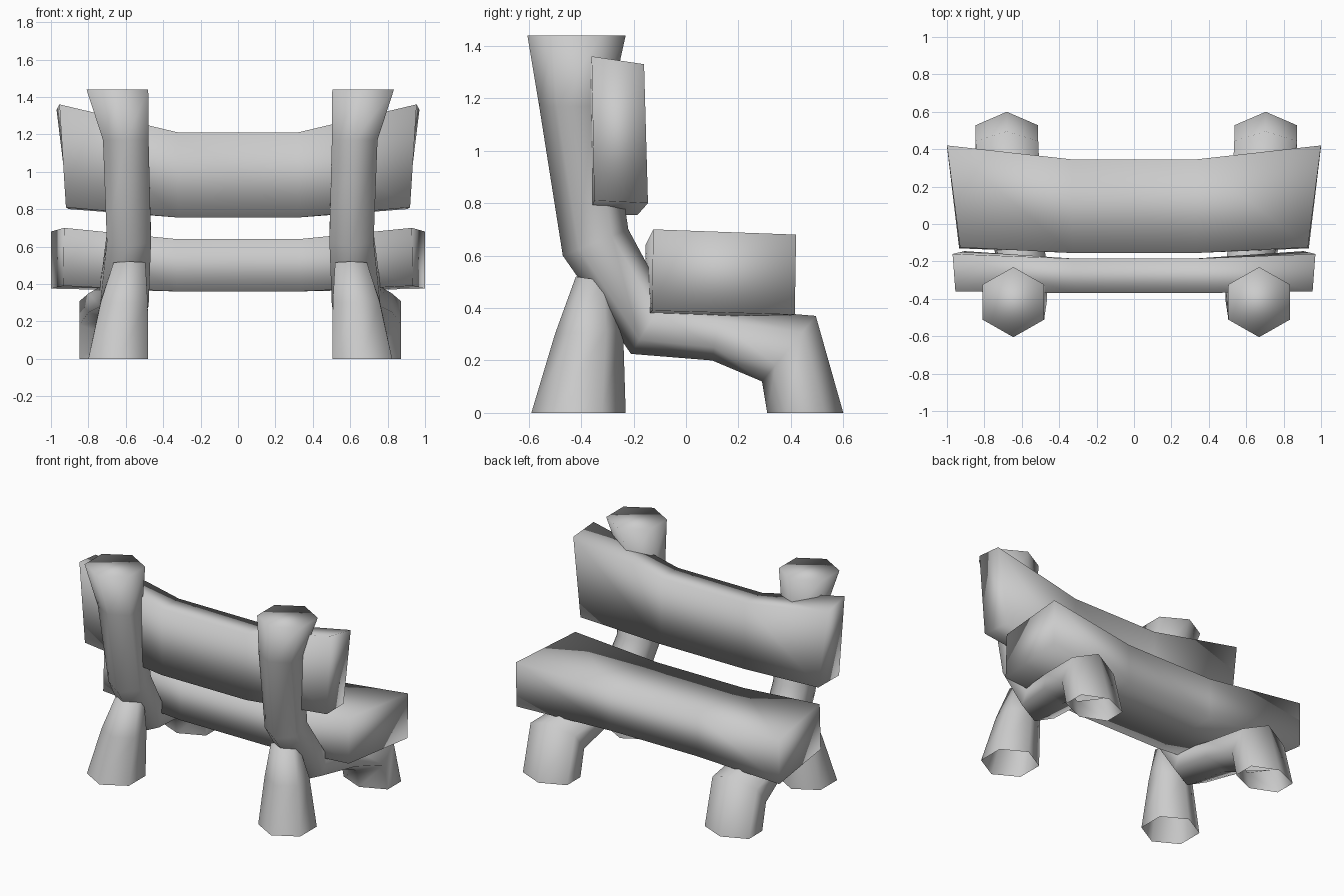
import bpy
import bmesh
from mathutils import Vector

if "Cube" in bpy.data.objects:
    bpy.data.objects.remove(bpy.data.objects["Cube"], do_unlink=True)

GREY = (0.6, 0.6, 0.6, 1)
wood = bpy.data.materials.new("grey_wood")
wood.use_nodes = True
wood.diffuse_color = GREY
wood.node_tree.nodes["Principled BSDF"].inputs["Base Color"].default_value = GREY


def loft(name, rings, cap_start, cap_end):
    """Skin a row of closed cross-sections into one smooth solid."""
    bm = bmesh.new()
    loops = [[bm.verts.new(p) for p in ring] for ring in rings]
    n = len(loops[0])
    for a, b in zip(loops, loops[1:]):
        for i in range(n):
            j = (i + 1) % n
            bm.faces.new((a[i], a[j], b[j], b[i]))
    if cap_start:
        bm.faces.new(loops[0])
    if cap_end:
        bm.faces.new(loops[-1])
    bmesh.ops.recalc_face_normals(bm, faces=bm.faces)
    mesh = bpy.data.meshes.new(name)
    bm.to_mesh(mesh)
    bm.free()
    mesh.materials.append(wood)
    mesh.shade_smooth()
    obj = bpy.data.objects.new(name, mesh)
    bpy.context.collection.objects.link(obj)
    return obj


def hexagon(side, x, half, back, front):
    """Six-sided section with corners at the back and front points."""
    cx = side * x + 0.012
    b, f = Vector((cx, *back)), Vector((cx, *front))
    mid, quarter, out = (b + f) / 2, (f - b) / 4, Vector((half, 0, 0))
    return [f, mid + quarter + out, mid - quarter + out,
            b, mid - quarter - out, mid + quarter - out]


def plank(name, end, middle, bend):
    """Bent four-cornered log, mirrored left to right."""
    def section(side, corners):
        return [(side * x, y, z) for x, y, z in corners]
    inner = [(bend, y, z) for y, z in middle]
    loft(name, [section(-1, end), section(-1, inner),
                section(1, inner), section(1, end)], True, True)


# Crooked branch: x centre, half width, back (y, z), front (y, z)
BRANCH = [
    (0.657, 0.165, (-0.605, 1.44), (-0.23, 1.44)),
    (0.612, 0.122, (-0.56, 1.17), (-0.29, 1.17)),
    (0.595, 0.118, (-0.47, 0.60), (-0.22, 0.70)),
    (0.62, 0.13, (-0.21, 0.225), (-0.08, 0.44)),
    (0.66, 0.15, (0.10, 0.20), (0.13, 0.40)),
    (0.692, 0.168, (0.29, 0.12), (0.495, 0.37)),
    (0.692, 0.168, (0.31, 0.0), (0.60, 0.0)),
]
# Flared prop under the backrest post
PROP = [
    (0.592, 0.085, (-0.42, 0.52), (-0.28, 0.50)),
    (0.62, 0.125, (-0.50, 0.30), (-0.24, 0.32)),
    (0.652, 0.16, (-0.59, 0.0), (-0.23, 0.0)),
]
for label, side in (("left", 1), ("right", -1)):
    loft(label + "_branch_post", [hexagon(side, *r) for r in BRANCH], True, False)
    loft(label + "_prop_leg", [hexagon(side, *r) for r in PROP], True, False)

# Seat and backrest logs
plank("seat",
      [(1.0, 0.415, 0.375), (1.0, 0.42, 0.68), (0.93, -0.125, 0.70), (0.935, -0.13, 0.39)],
      [(0.345, 0.36), (0.345, 0.64), (-0.155, 0.64), (-0.155, 0.36)], 0.33)
plank("backrest",
      [(0.905, -0.145, 0.80), (0.97, -0.16, 1.33), (0.955, -0.36, 1.36), (0.92, -0.35, 0.81)],
      [(-0.185, 0.755), (-0.185, 1.21), (-0.37, 1.21), (-0.37, 0.755)], 0.32)
